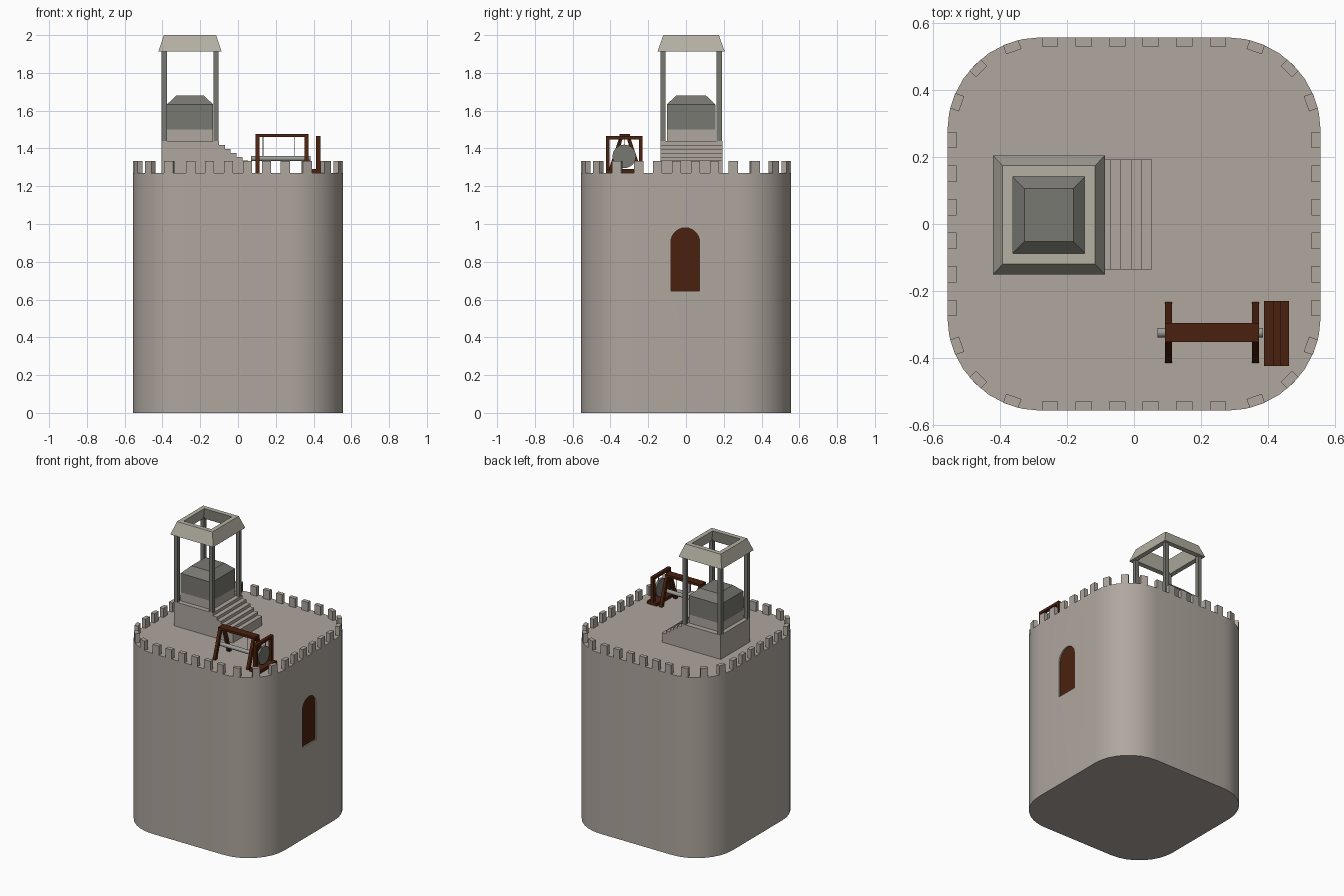
import bpy, bmesh, math
from mathutils import Vector, Matrix

if "Cube" in bpy.data.objects:
    bpy.data.objects.remove(bpy.data.objects["Cube"])


def mat(name, r, g, b):
    m = bpy.data.materials.new(name)
    m.diffuse_color = (r, g, b, 1)
    m.use_nodes = True
    m.node_tree.nodes["Principled BSDF"].inputs["Base Color"].default_value = m.diffuse_color
    return m


STONE = mat("tower stone", 0.43, 0.385, 0.345)
ROOF = mat("pale stone", 0.46, 0.435, 0.37)
DARK = mat("dark stone", 0.19, 0.188, 0.17)
WOOD = mat("dark wood", 0.07, 0.0155, 0.0045)
METAL = mat("grey metal", 0.33, 0.33, 0.31)


def finish(name, bm, material, smooth=False):
    bmesh.ops.recalc_face_normals(bm, faces=bm.faces)
    me = bpy.data.meshes.new(name)
    bm.to_mesh(me)
    bm.free()
    me.materials.append(material)
    ob = bpy.data.objects.new(name, me)
    bpy.context.collection.objects.link(ob)
    if smooth:
        smooth_object(ob)
    return ob


def smooth_object(ob):
    bpy.ops.object.select_all(action='DESELECT')
    ob.select_set(True)
    bpy.context.view_layer.objects.active = ob
    bpy.ops.object.shade_smooth_by_angle(angle=math.radians(35))


def box(name, x0, x1, y0, y1, z0, z1, material):
    bm = bmesh.new()
    bmesh.ops.create_cube(bm, size=1)
    for v in bm.verts:
        v.co = ((x0 + x1) / 2 + v.co.x * (x1 - x0), (y0 + y1) / 2 + v.co.y * (y1 - y0),
                (z0 + z1) / 2 + v.co.z * (z1 - z0))
    return finish(name, bm, material)


def extrude(name, pts, direction, material, smooth=False):
    """Solid from a closed 3D outline pushed along a direction."""
    bm = bmesh.new()
    f = bm.faces.new([bm.verts.new(p) for p in pts])
    r = bmesh.ops.extrude_face_region(bm, geom=[f])
    new = [g for g in r['geom'] if isinstance(g, bmesh.types.BMVert)]
    bmesh.ops.translate(bm, verts=new, vec=direction)
    return finish(name, bm, material, smooth)


def rod(name, a, b, radius, material, sides=16):
    a, b = Vector(a), Vector(b)
    bm = bmesh.new()
    bmesh.ops.create_cone(bm, cap_ends=True, segments=sides, radius1=radius, radius2=radius,
                          depth=(b - a).length)
    rot = (b - a).to_track_quat('Z', 'Y').to_matrix().to_4x4()
    bmesh.ops.transform(bm, matrix=Matrix.Translation((a + b) / 2) @ rot, verts=bm.verts)
    return finish(name, bm, material, True)


def loops(name, rings, material, closed=False):
    """Rectangular rings (cx, cy, half x, half y, z) bridged in order."""
    bm = bmesh.new()
    rows = [[bm.verts.new((cx + sx * hx, cy + sy * hy, z))
             for sx, sy in ((-1, -1), (1, -1), (1, 1), (-1, 1))] for cx, cy, hx, hy, z in rings]
    n = len(rows)
    for i in range(n if closed else n - 1):
        p, q = rows[i], rows[(i + 1) % n]
        for j in range(4):
            bm.faces.new((p[j], p[(j + 1) % 4], q[(j + 1) % 4], q[j]))
    if not closed:
        bm.faces.new(rows[0])
        bm.faces.new(rows[-1])
    return finish(name, bm, material)


# Tower body: rounded square
HALF, R, DECK = 0.557, 0.28, 1.27
C = HALF - R
outline = []
for k in range(4):
    for i in range(9):
        a = math.radians(k * 90 + i * 90 / 8)
        sx, sy = ((1, 1), (-1, 1), (-1, -1), (1, -1))[k]
        outline.append((sx * C + R * math.cos(a), sy * C + R * math.sin(a), 0))
tower = extrude("tower", outline, (0, 0, DECK), STONE)

# Arched window: recess cut in the right side, with a wooden shutter
def arch(x):
    yc, w, spring = -0.004, 0.076, 0.904
    pts = [(x, yc - w, 0.645), (x, yc + w, 0.645)]
    return pts + [(x, yc + w * math.cos(math.pi * i / 14), spring + w * math.sin(math.pi * i / 14))
                  for i in range(15)]


cutter = extrude("window_cutter", arch(HALF - 0.014), (0.1, 0, 0), STONE)
mod = tower.modifiers.new("window", 'BOOLEAN')
mod.object, mod.operation, mod.solver = cutter, 'DIFFERENCE', 'EXACT'
bpy.context.view_layer.objects.active = tower
bpy.ops.object.modifier_apply(modifier=mod.name)
bpy.data.objects.remove(cutter)
smooth_object(tower)
extrude("window_shutter", arch(HALF - 0.015), (0.006, 0, 0), WOOD)

# Battlements: six per side and three per corner
bm = bmesh.new()
for k in range(4):
    spots = [(HALF - 0.014, -0.25 + 0.1 * i, 0) for i in range(6)]
    for deg in (19, 45, 71):
        a = math.radians(deg)
        spots.append((C + (R - 0.015) * math.cos(a), C + (R - 0.015) * math.sin(a), a))
    for x, y, a in spots:
        m = (Matrix.Rotation(k * math.pi / 2, 4, 'Z') @ Matrix.Translation((x, y, DECK + 0.031))
             @ Matrix.Rotation(a, 4, 'Z') @ Matrix.Diagonal((0.028, 0.048, 0.066, 1)))
        bmesh.ops.create_cube(bm, size=1, matrix=m)
finish("battlements", bm, STONE)

# Shrine platform with stairs as one stepped profile
Y0, Y1 = -0.135, 0.192
prof = [(-0.405, DECK - 0.002), (-0.405, 1.44), (-0.101, 1.44)]
for i in range(5):
    z = 1.419 - 0.021 * i
    prof += [(-0.101 + 0.031 * i, z), (-0.070 + 0.031 * i, z)]
prof.append((0.054, DECK - 0.002))
extrude("platform_and_stairs", [(x, Y0, z) for x, z in prof], (0, Y1 - Y0, 0), STONE)

# Altar: light plinth, dark block with tapered top
CX, CY = -0.254, 0.027
box("altar_plinth", CX - 0.122, CX + 0.122, CY - 0.128, CY + 0.128, 1.438, 1.50, STONE)
loops("altar_block", [(CX, CY, 0.122, 0.128, 1.50), (CX, CY, 0.122, 0.128, 1.633),
                      (CX, CY, 0.073, 0.079, 1.68)], DARK)

# Corner pillars
for sx in (-1, 1):
    for sy in (-1, 1):
        px, py = CX + sx * 0.1365, CY + sy * 0.149
        box("pillar", px - 0.0135, px + 0.0135, py - 0.0135, py + 0.0135, 1.44, 1.925, DARK)

# Open sloped roof ring
loops("roof_ring", [(CX, CY, 0.167, 0.178, 1.913), (CX, CY, 0.138, 0.147, 2.0),
                    (CX, CY, 0.107, 0.115, 2.0), (CX, CY, 0.134, 0.143, 1.913)], ROOF, True)

# Striker frame: two splayed end frames and a top beam
YB = -0.324
for x in (0.092, 0.352):
    for s in (-1, 1):
        extrude("frame_leg", [(x, YB + s * 0.008, 1.462), (x, YB + s * 0.028, 1.462),
                              (x, YB + s * 0.091, DECK), (x, YB + s * 0.068, DECK)],
                (0.021, 0, 0), WOOD)
box("frame_beam", 0.092, 0.373, YB - 0.028, YB + 0.028, 1.46, 1.476, WOOD)
rod("striker", (0.07, YB, 1.347), (0.385, YB, 1.347), 0.014, METAL)
for x in (0.132, 0.30):
    rod("striker_rope", (x, YB, 1.347), (x, YB, 1.462), 0.002, METAL, 6)

# Gong stand: base, posts, top bar and hanging disc
box("gong_base", 0.388, 0.463, -0.424, -0.23, DECK, 1.291, WOOD)
for y in (-0.424, -0.25):
    box("gong_post", 0.414, 0.437, y, y + 0.02, 1.28, 1.45, WOOD)
box("gong_bar", 0.414, 0.437, -0.424, -0.23, 1.447, 1.466, WOOD)
rod("gong", (0.418, -0.327, 1.358), (0.433, -0.327, 1.358), 0.062, DARK, 28)
for y in (-0.352, -0.302):
    rod("gong_cord", (0.4255, y, 1.405), (0.4255, y, 1.45), 0.002, METAL, 6)
